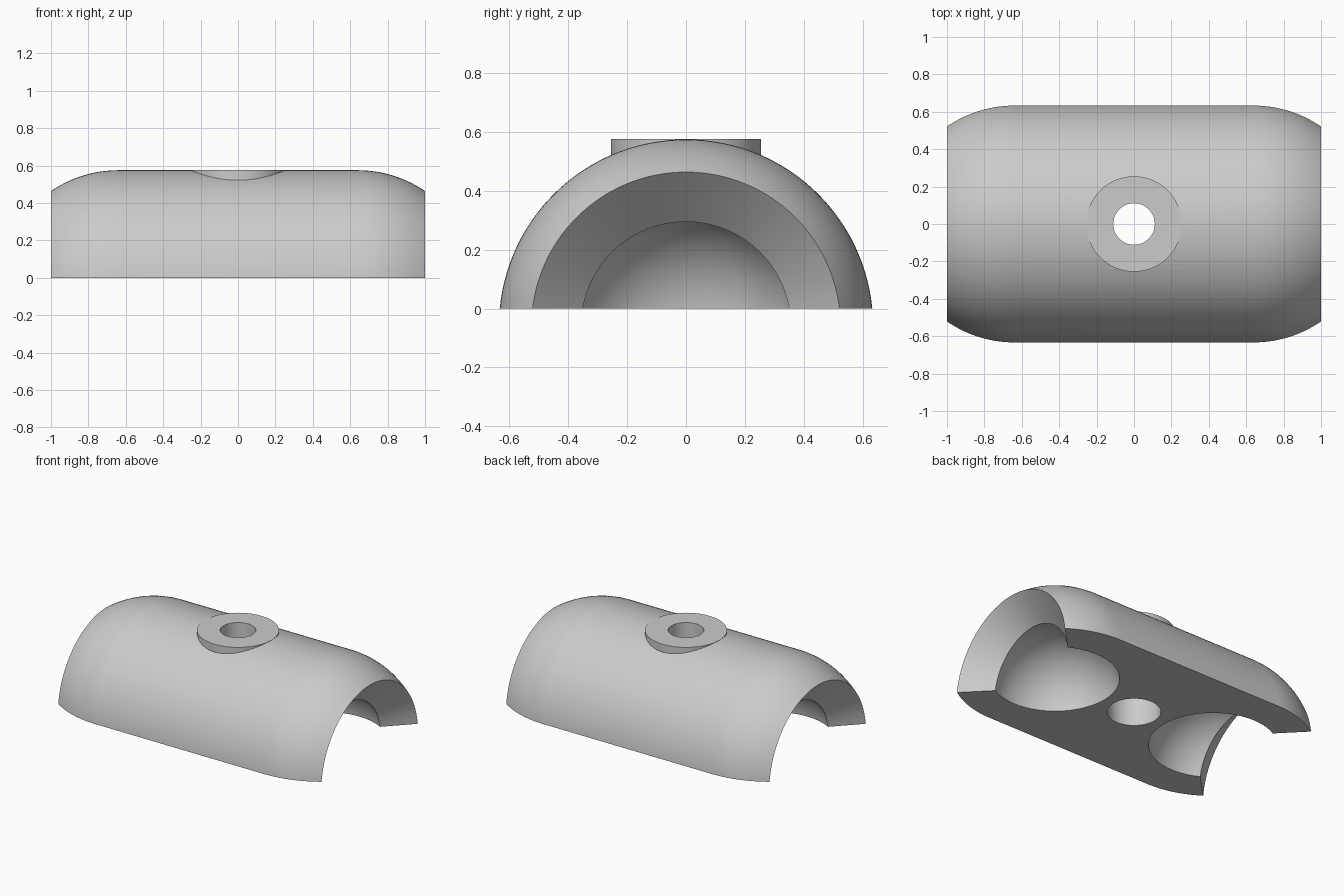
import bpy, bmesh
from math import sin, cos, tau, pi, asin, atan2
from mathutils import Vector

cube = bpy.data.objects.get("Cube")
if cube:
    bpy.data.objects.remove(cube, do_unlink=True)

AXIS_Z = -0.061      # axis of the clamp lies just below the split face
OUTER_R = 0.636
BALL_X = 0.64        # centre of each ball socket
BALL_R = 0.405
MOUTH_R = 0.356      # where the socket meets the flared mouth
RIM_R = 0.525
TOP_Z = 0.5755

grey = bpy.data.materials.new("plain grey")
grey.use_nodes = True
grey.diffuse_color = (0.6, 0.6, 0.6, 1)
grey.node_tree.nodes["Principled BSDF"].inputs["Base Color"].default_value = (0.6, 0.6, 0.6, 1)


def arc(radius, start, end, steps):
    """Points (x, r) on an arc around the socket centre."""
    angles = [start + (end - start) * i / steps for i in range(steps + 1)]
    return [(BALL_X + radius * cos(a), radius * sin(a)) for a in angles]


def cylinder(name, radius, low, high):
    bpy.ops.mesh.primitive_cylinder_add(vertices=96, radius=radius, depth=high - low,
                                        location=(0, 0, (low + high) / 2))
    obj = bpy.context.object
    obj.name = name
    obj.data.materials.append(grey)
    return obj


def combine(target, tool, operation):
    """Apply a boolean and remove the tool object."""
    mod = target.modifiers.new(operation, 'BOOLEAN')
    mod.operation, mod.object, mod.solver = operation, tool, 'EXACT'
    bpy.context.view_layer.objects.active = target
    bpy.ops.object.modifier_apply(modifier=mod.name)
    bpy.data.objects.remove(tool, do_unlink=True)


# Clamp body: socket, flared mouth and rounded shoulder, mirrored and revolved
socket = arc(BALL_R, pi, asin(MOUTH_R / BALL_R), 28)
shoulder = arc(OUTER_R, atan2(RIM_R, 1 - BALL_X), pi / 2, 14)
shoulder[0] = (1, RIM_R)
half = socket + shoulder
half[0] = (BALL_X - BALL_R, 0)
profile = half + [(-x, r) for x, r in reversed(half)]

bm = bmesh.new()
verts = [bm.verts.new((x, 0, r + AXIS_Z)) for x, r in profile]
edges = [bm.edges.new(pair) for pair in zip(verts, verts[1:])]
bmesh.ops.spin(bm, geom=verts + edges, cent=(0, 0, AXIS_Z), axis=(1, 0, 0),
               angle=tau, steps=128, use_duplicate=False)
bmesh.ops.remove_doubles(bm, verts=bm.verts, dist=0.0005)
bmesh.ops.recalc_face_normals(bm, faces=bm.faces)
if bm.calc_volume(signed=True) < 0:
    bmesh.ops.reverse_faces(bm, faces=bm.faces)
mesh = bpy.data.meshes.new("clamp_half")
bm.to_mesh(mesh)
bm.free()
mesh.materials.append(grey)
body = bpy.data.objects.new("clamp_half", mesh)
bpy.context.collection.objects.link(body)

# Flat boss for the bolt head
combine(body, cylinder("bolt_boss", 0.255, 0.2, TOP_Z), 'UNION')

# Flat split face underneath
bpy.ops.mesh.primitive_cube_add(size=3, location=(0, 0, -1.5))
lower = bpy.context.object
lower.data.materials.append(grey)
combine(body, lower, 'DIFFERENCE')

# Bolt hole with a wider spring pocket below
combine(body, cylinder("bolt_hole", 0.111, -0.2, 0.8), 'DIFFERENCE')
combine(body, cylinder("spring_pocket", 0.167, -0.2, 0.3), 'DIFFERENCE')

bpy.ops.object.select_all(action='DESELECT')
body.select_set(True)
bpy.context.view_layer.objects.active = body
bpy.ops.object.shade_smooth_by_angle(angle=pi / 7)
